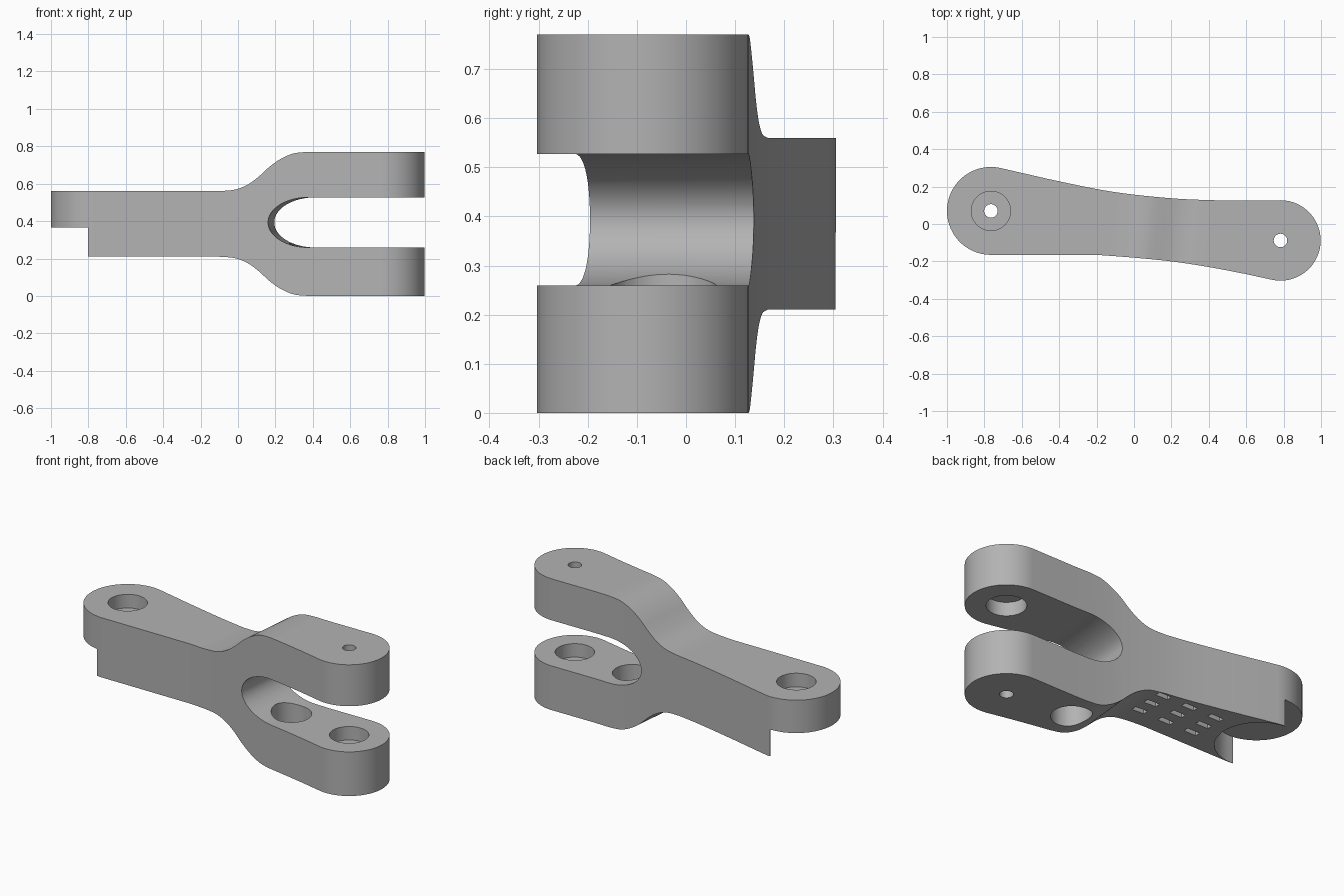
import bpy, bmesh, math
from mathutils import Vector

if "Cube" in bpy.data.objects:
    bpy.data.objects.remove(bpy.data.objects["Cube"])

steel = bpy.data.materials.new("satin grey metal")
steel.use_nodes = True
grey = (0.45, 0.45, 0.45, 1)
steel.diffuse_color = grey
steel.node_tree.nodes["Principled BSDF"].inputs["Base Color"].default_value = grey

EYE = Vector((-0.765, 0.07))    # plain end centre
PIN = Vector((0.783, -0.088))   # fork end centre
SKEW = 0.1                      # fork is square to the line between centres
EYE_R, PIN_R = 0.235, 0.215


def prism(name, points, offset):
    """Extrude a closed outline by the offset vector."""
    bm = bmesh.new()
    face = bm.faces.new([bm.verts.new(p) for p in points])
    ext = bmesh.ops.extrude_face_region(bm, geom=[face])
    moved = [g for g in ext["geom"] if isinstance(g, bmesh.types.BMVert)]
    bmesh.ops.translate(bm, verts=moved, vec=offset)
    bmesh.ops.recalc_face_normals(bm, faces=bm.faces)
    mesh = bpy.data.meshes.new(name)
    bm.to_mesh(mesh)
    bm.free()
    obj = bpy.data.objects.new(name, mesh)
    mesh.materials.append(steel)
    bpy.context.collection.objects.link(obj)
    return obj


def arc(centre, rx, ry, start, end, steps=32):
    angles = [math.radians(start + (end - start) * i / steps) for i in range(steps + 1)]
    return [(centre[0] + rx * math.cos(a), centre[1] + ry * math.sin(a)) for a in angles]


def smooth_path(pts, steps=5):
    """Catmull-Rom curve through the points."""
    p = [Vector(q) for q in [pts[0]] + pts + [pts[-1]]]
    out = []
    for a, b, c, d in zip(p, p[1:], p[2:], p[3:]):
        for i in range(steps):
            t = i / steps
            out.append(0.5 * (2 * b + (c - a) * t + (2 * a - 5 * b + 4 * c - d) * t * t
                              + (3 * b - a - 3 * c + d) * t ** 3))
    return out + [p[-1]]


def combine(cutter, operation="DIFFERENCE"):
    cutter.hide_render = True
    mod = link.modifiers.new("cut", "BOOLEAN")
    mod.object, mod.operation, mod.solver = cutter, operation, "EXACT"
    bpy.context.view_layer.objects.active = link
    bpy.ops.object.modifier_apply(modifier=mod.name)
    bpy.data.objects.remove(cutter)


def bore(centre, radius, low, high, steps=48):
    ring = arc(centre, radius, radius, 0, 360, steps)[:-1]
    combine(prism("bore_cutter", [(x, y, low) for x, y in ring], (0, 0, high - low)))


# Side profile: flared fork with a rounded slot
MID = 0.385
flare = smooth_path([(-0.09, 0.175), (0, 0.183), (0.07, 0.21), (0.13, 0.253), (0.19, 0.307),
                     (0.25, 0.348), (0.32, 0.377), (0.4, 0.385)])
upper = [(-1.2, MID + 0.175)] + [(x, MID + h) for x, h in flare] + [(1.2, 2 * MID)]
lower = [(x, 2 * MID - z) for x, z in reversed(upper)]
slot = [(1.2, 0.527)] + arc((0.4, 0.393), 0.22, 0.134, 90, 270) + [(1.2, 0.259)]
profile = upper + slot + lower
link = prism("clevis_link", [(x - SKEW * 0.5, -0.5, z) for x, z in profile], (SKEW, 1, 0))

# Plan outline: round ends joined by curved flanks
back = smooth_path([(-0.46, 0.241), (-0.2, 0.187), (0, 0.157), (0.25, 0.134), (0.5, 0.125)])
front = smooth_path([(-0.2, -0.165), (0, -0.18), (0.2, -0.2), (0.4, -0.23), (0.6, -0.268)])
outline = (arc(EYE, EYE_R, EYE_R, 270, 78) + [tuple(p) for p in back]
           + arc(PIN, PIN_R, PIN_R, 90, -101) + [tuple(p) for p in reversed(front)])
combine(prism("plan_cutter", [(x, y, -0.1) for x, y in outline], (0, 0, 1)), "INTERSECT")

# Step under the plain end with a concave shoulder
reach = 0.5
edge = EYE.x - 0.018
shoulder = arc((edge, EYE.y), 0.232, 0.232, -90, 90)
step = ([(edge - SKEW * reach, EYE.y - reach)] + [(x, y) for x, y in shoulder]
        + [(edge + SKEW * reach, EYE.y + reach), (-1.3, EYE.y + reach), (-1.3, EYE.y - reach)])
step[1] = (edge - SKEW * 0.232, EYE.y - 0.232)
step[-4] = (edge + SKEW * 0.232, EYE.y + 0.232)
combine(prism("step_cutter", [(x, y, -0.1) for x, y in step], (0, 0, 0.467)))

# Through holes, counterbores and the access hole in the lower arm
bore(EYE, 0.036, 0.1, 0.9)
bore(EYE, 0.105, 0.48, 0.9)
bore(PIN, 0.036, -0.1, 0.9)
bore(PIN, 0.105, 0.18, 0.607)
bore((0.38, -0.047), 0.108, -0.1, 0.39)

# Small pockets on the underside
for x in (-0.08, -0.255, -0.43):
    for y in (-0.05, 0.045, 0.14):
        w, d = 0.04, 0.016
        rect = [(x - w, y - d, 0.1), (x + w, y - d, 0.1), (x + w, y + d, 0.1), (x - w, y + d, 0.1)]
        combine(prism("pocket_cutter", rect, (0, 0, 0.135)))

bpy.ops.object.select_all(action="DESELECT")
link.select_set(True)
bpy.context.view_layer.objects.active = link
bpy.ops.object.shade_smooth_by_angle(angle=math.radians(30))
